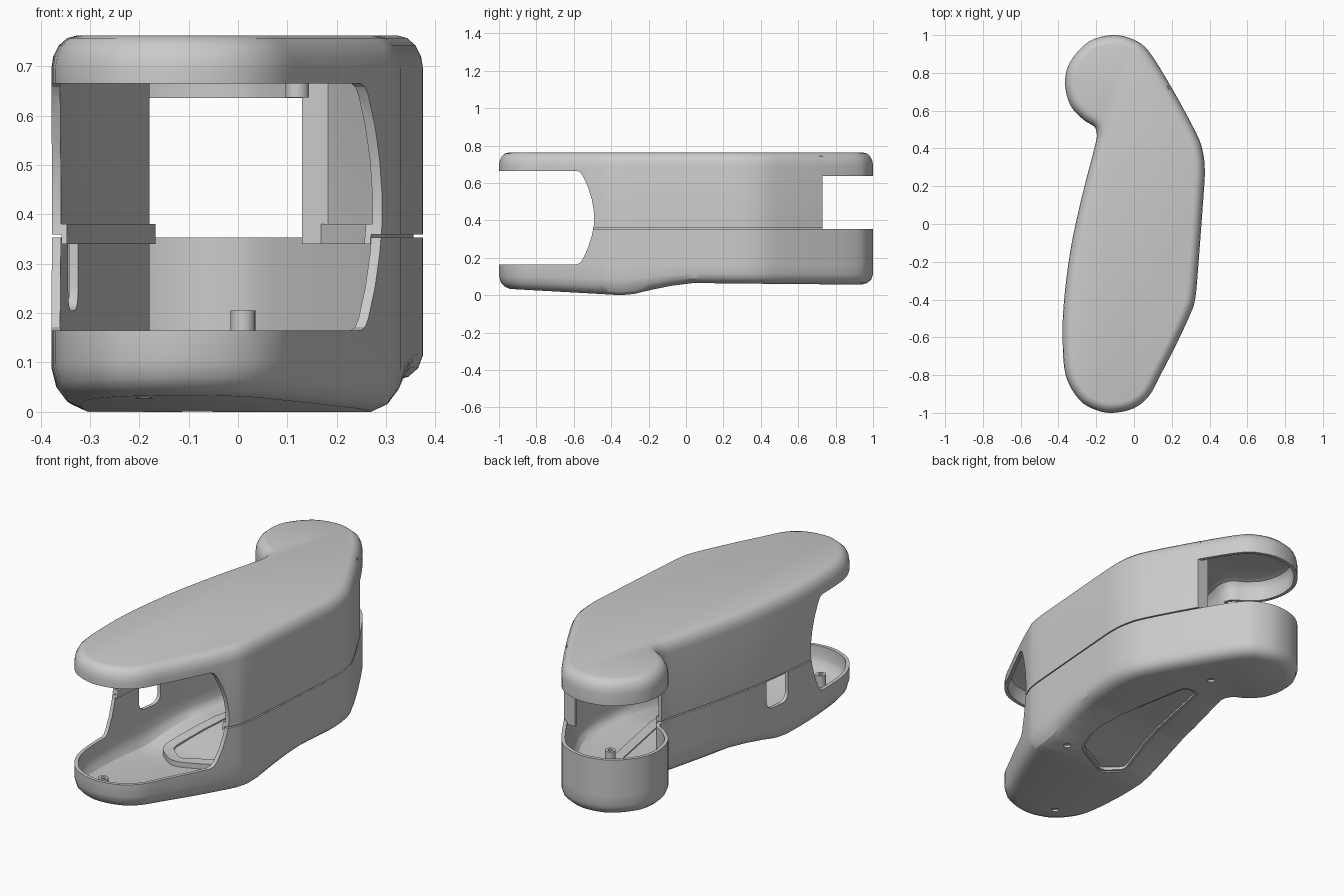
import bpy, bmesh
from mathutils import Vector

if "Cube" in bpy.data.objects:
    bpy.data.objects.remove(bpy.data.objects["Cube"])

# Plan outline of the body, counter-clockwise from the front tip
PLAN = [(-.11, -1), (0, -.975), (.08, -.91), (.14, -.80), (.22, -.645), (.297, -.48), (.325, -.39),
        (.342, -.2), (.368, .15), (.375, .28), (.365, .38), (.33, .48), (.2, .72), (.08, .912),
        (0, .975), (-.11, 1), (-.24, .965), (-.34, .855), (-.365, .74), (-.335, .625), (-.265, .55),
        (-.21, .515), (-.197, .47), (-.21, .4), (-.275, .15), (-.335, -.13), (-.37, -.4), (-.378, -.6),
        (-.362, -.8), (-.29, -.93), (-.2, -.985)]
# Underside height along y
BELLY = [(-1.1, .042), (-.45, .006), (-.35, 0), (-.28, .006), (-.18, .03), (-.08, .05), (.04, .065),
         (.3, .062), (1.1, .055)]


def spline(p, n=4):
    out = []
    for i in range(len(p)):
        a, b, c, d = (Vector(p[(i + k) % len(p)]) for k in (-1, 0, 1, 2))
        for j in range(n):
            t = j / n
            out.append(.5 * (2 * b + (c - a) * t + (2 * a - 5 * b + 4 * c - d) * t**2
                             + (3 * b - a - 3 * c + d) * t**3))
    return out


def rounded(p, r, edge=1, n=5):
    out = []
    for i in range(len(p)):
        a, b, c, d = (Vector(p[(i + k) % len(p)]) for k in (-1, 0, 1, 2))
        s, e = b + (a - b).normalized() * r, b + (c - b).normalized() * r
        for j in range(n + 1):
            t = j / n
            out.append(s * (1 - t)**2 + 2 * b * t * (1 - t) + e * t**2)
        nxt = c + (b - c).normalized() * r
        out += [e.lerp(nxt, k / edge) for k in range(1, edge)]
    return out


def belly(y):
    for (a, za), (b, zb) in zip(BELLY, BELLY[1:]):
        if y <= b:
            return za + (zb - za) * (y - a) / (b - a)
    return BELLY[-1][1]


def finish(name, bm):
    bmesh.ops.recalc_face_normals(bm, faces=bm.faces)
    me = bpy.data.meshes.new(name)
    bm.to_mesh(me)
    bm.free()
    ob = bpy.data.objects.new(name, me)
    bpy.context.collection.objects.link(ob)
    return ob


def loft(name, pts, prof, caps=True, bend=False):
    """Sweep an (inset, z) profile round an outline; optionally bend it to the belly."""
    bm = bmesh.new()
    n = len(pts)
    nor = []
    for i in range(n):
        t = (pts[(i + 1) % n] - pts[i - 1]).normalized()
        nor.append(Vector((-t.y, t.x)))
    rings = [[bm.verts.new((*(p + m * ins), z)) for p, m in zip(pts, nor)] for ins, z in prof]
    pairs = list(zip(rings, rings[1:])) + ([] if caps else [(rings[-1], rings[0])])
    for a, b in pairs:
        for i in range(n):
            j = (i + 1) % n
            bm.faces.new((a[i], a[j], b[j], b[i]))
    if caps:
        bm.faces.new(rings[0])
        bm.faces.new(rings[-1])
    if bend:
        for y, _ in BELLY[1:-1]:
            bmesh.ops.bisect_plane(bm, geom=bm.verts[:] + bm.edges[:] + bm.faces[:], dist=1e-5,
                                   plane_co=(0, y, 0), plane_no=(0, 1, 0))
        for v in bm.verts:
            v.co.z += belly(v.co.y) * max(0, 1 - v.co.z / .165)
        bmesh.ops.triangulate(bm, faces=[f for f in bm.faces if len(f.verts) > 4])
    return finish(name, bm)


def prism(name, pts, lo, hi, axis='Z'):
    bm = bmesh.new()
    put = (lambda p, h: (p[0], p[1], h)) if axis == 'Z' else (lambda p, h: (h, p[0], p[1]))
    a, b = ([bm.verts.new(put(p, h)) for p in pts] for h in (lo, hi))
    bm.faces.new(a)
    bm.faces.new(b)
    for i in range(len(pts)):
        j = (i + 1) % len(pts)
        bm.faces.new((a[i], a[j], b[j], b[i]))
    return finish(name, bm)


def post(name, x, y, lo, hi, r):
    bm = bmesh.new()
    bmesh.ops.create_cone(bm, cap_ends=True, segments=24, radius1=r, radius2=r, depth=hi - lo)
    bmesh.ops.translate(bm, verts=bm.verts, vec=(x, y, (lo + hi) / 2))
    return finish(name, bm)


def cut(ob, *cutters):
    for c in cutters:
        m = ob.modifiers.new("cut", 'BOOLEAN')
        m.operation, m.solver, m.object = 'DIFFERENCE', 'EXACT', c
    dg = bpy.context.evaluated_depsgraph_get()
    me = bpy.data.meshes.new_from_object(ob.evaluated_get(dg))
    ob.modifiers.clear()
    ob.data = me


outline = spline(PLAN)
panel = rounded([(-.19, -.29), (-.09, -.37), (.13, -.26), (.16, -.11), (.06, .47), (-.03, .47)],
                .035, edge=6)

# Two hollow shell halves
lower = loft("lower_shell", outline, [
    (.06, 0), (.03, .014), (.01, .042), (0, .085), (0, .165), (0, .353), (.018, .353), (.018, .165),
    (.018, .09), (.028, .055), (.045, .03), (.075, .018)], bend=True)
upper = loft("upper_shell", outline, [
    (.05, .762), (.032, .757), (.015, .742), (.004, .72), (0, .695), (0, .359), (.019, .359),
    (.019, .34), (.03, .34), (.03, .38), (.018, .38), (.018, .695), (.022, .717), (.035, .735),
    (.06, .744)])

# Openings: front mouth, rear mouth, side slot, underside panel, screw recesses
mouth = prism("front_cutter", [
    (-1.2, .165), (-.585, .165), (-.567, .172), (-.553, .19), (-.525, .25), (-.503, .32), (-.492, .38),
    (-.492, .44), (-.503, .51), (-.525, .58), (-.553, .64), (-.567, .658), (-.585, .665), (-1.2, .665)],
    -1, 1, 'X')
rear = prism("rear_cutter", [(-.6, .485), (-.12, .485), (.1, .73), (.6, .73), (.6, 1.2), (-.6, 1.2)],
             .3, .636)
slot = prism("slot_cutter", rounded([(-.325, .205), (-.175, .205), (-.175, .45), (-.325, .45)], .05),
             -.6, -.22, 'X')
hole = prism("panel_cutter", panel, -.1, .2)
screws = [(.01, .61, .205), (.2, -.28, .09), (-.19, -.84, .1)]
pits = [post("screw_cutter", x, y, -.1, belly(y) + .012, .018) for x, y, _ in screws]
cut(lower, mouth, slot, hole, *pits)
cut(upper, mouth, rear)
for c in [mouth, rear, slot, hole] + pits:
    bpy.data.objects.remove(c)

# Panel frame standing on the floor, and the recessed panel
loft("panel_frame", panel, [(-.04, .008), (-.04, .045), (.012, .045), (.012, .006), (-.003, .006)],
     caps=False, bend=True)
loft("underside_panel", panel, [(-.01, .022), (-.01, .034)], bend=True)

# Screw posts with open tops
for i, (x, y, top) in enumerate(screws):
    p = post(f"screw_post_{i}", x, y, belly(y) + .013, top, .025)
    bore = post("bore_cutter", x, y, top - .03, top + .1, .011)
    cut(p, bore)
    bpy.data.objects.remove(bore)
post("hanging_post", .12, .68, .637, .75, .024)

# Flange closing the rear end of the right wall
prism("wall_flange", [(.13, .715), (.188, .715), (.182, .73), (.13, .73)], .34, .745)

# Shading
bpy.ops.object.select_all(action='DESELECT')
for ob in bpy.context.collection.objects:
    ob.select_set(True)
    bpy.context.view_layer.objects.active = ob
bpy.ops.object.shade_smooth_by_angle(angle=.5)
